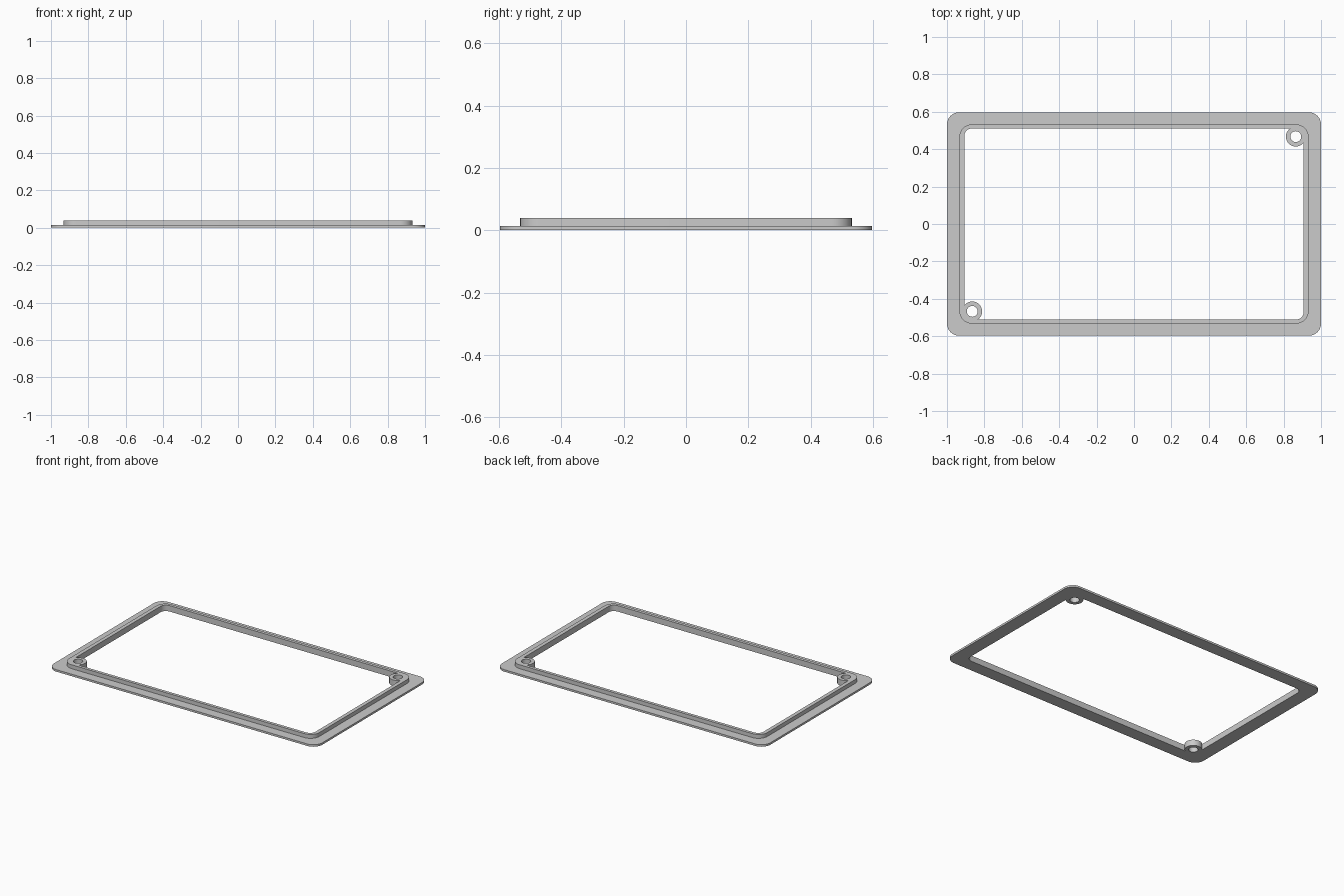
import bpy
import bmesh
from math import cos, sin, pi, radians

cube = bpy.data.objects.get("Cube")
if cube:
    bpy.data.objects.remove(cube)

FLANGE_TOP, LIP_TOP = 0.0135, 0.04

grey = bpy.data.materials.new("plain_grey")
grey.use_nodes = True
colour = (0.6, 0.6, 0.6, 1)
grey.diffuse_color = colour
grey.node_tree.nodes["Principled BSDF"].inputs["Base Color"].default_value = colour


def rounded_rect(half_x, half_y, radius, z, steps=8):
    """Counter-clockwise outline with rounded corners."""
    points = []
    for corner, (sx, sy) in enumerate([(1, 1), (-1, 1), (-1, -1), (1, -1)]):
        for i in range(steps + 1):
            a = (corner + i / steps) * pi / 2
            points.append((sx * (half_x - radius) + radius * cos(a),
                           sy * (half_y - radius) + radius * sin(a), z))
    return points


def circle(radius, z, sides=32):
    return [(radius * cos(2 * pi * i / sides), radius * sin(2 * pi * i / sides), z)
            for i in range(sides)]


def closed_ring(name, outlines, location=(0, 0, 0)):
    """Bridge the outlines one to the next, and the last back to the first."""
    bm = bmesh.new()
    loops = [[bm.verts.new(p) for p in outline] for outline in outlines]
    n = len(loops[0])
    for k, low in enumerate(loops):
        high = loops[(k + 1) % len(loops)]
        for i in range(n):
            j = (i + 1) % n
            bm.faces.new((low[i], low[j], high[j], high[i]))
    bmesh.ops.recalc_face_normals(bm, faces=bm.faces)
    mesh = bpy.data.meshes.new(name)
    bm.to_mesh(mesh)
    bm.free()
    mesh.materials.append(grey)
    obj = bpy.data.objects.new(name, mesh)
    obj.location = location
    bpy.context.collection.objects.link(obj)
    bpy.ops.object.select_all(action="DESELECT")
    obj.select_set(True)
    bpy.context.view_layer.objects.active = obj
    bpy.ops.object.shade_smooth_by_angle(angle=radians(30))
    return obj


# Flat flange with the raised lip around the opening
outer, lip, inner = (1.0, 0.597, 0.065), (0.933, 0.532, 0.065), (0.907, 0.511, 0.04)
closed_ring("bezel_frame", [
    rounded_rect(*outer, 0), rounded_rect(*outer, FLANGE_TOP),
    rounded_rect(*lip, FLANGE_TOP), rounded_rect(*lip, LIP_TOP),
    rounded_rect(*inner, LIP_TOP), rounded_rect(*inner, 0)])

# Screw bosses in two opposite corners
for name, side in (("back_left_screw_boss", 1), ("front_right_screw_boss", -1)):
    closed_ring(name, [circle(0.053, 0), circle(0.053, LIP_TOP),
                       circle(0.029, LIP_TOP), circle(0.029, 0)],
                (side * 0.865, side * 0.467, 0))
